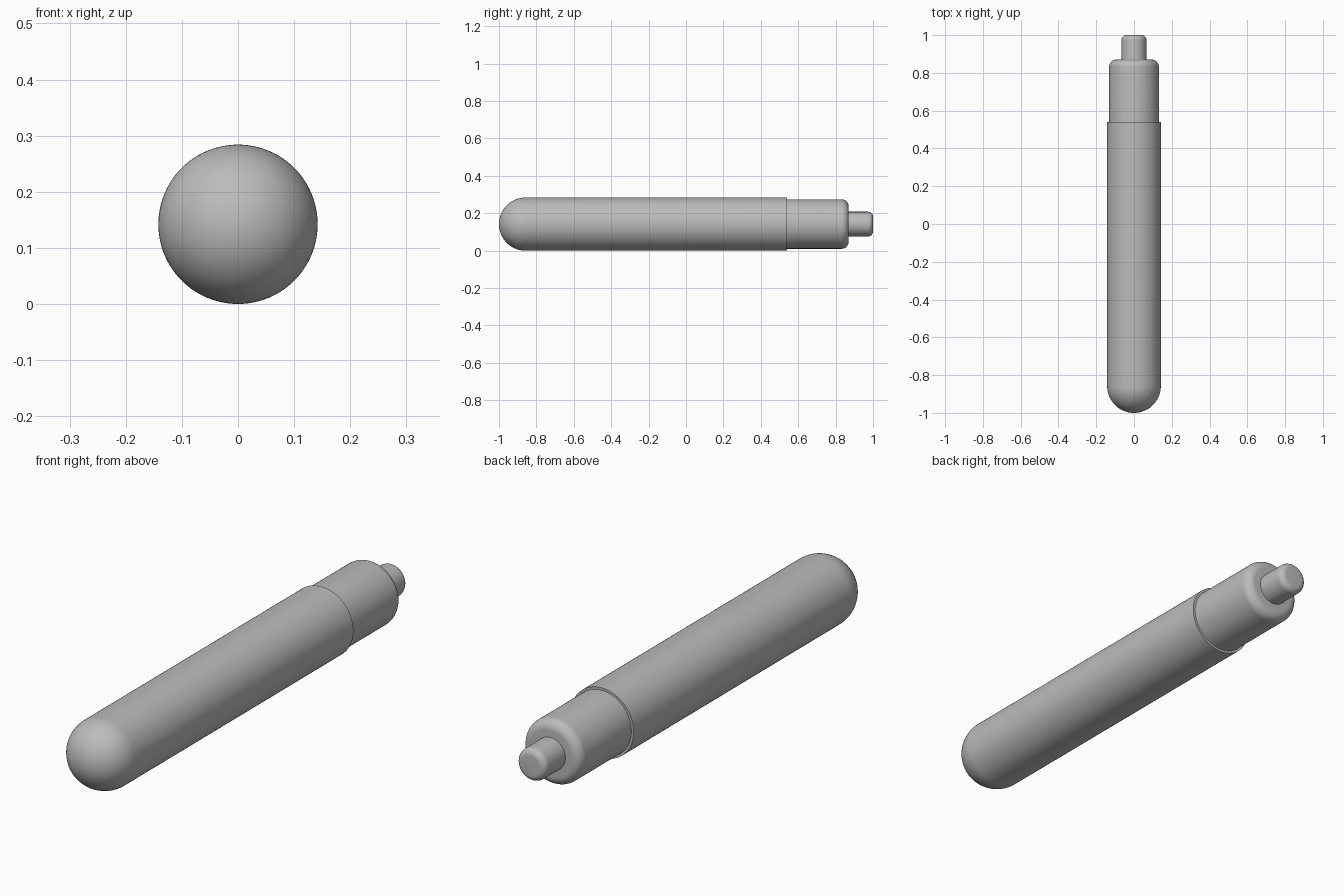
import bpy
import bmesh
from math import sin, cos, pi, radians
from mathutils import Matrix, Vector

cube = bpy.data.objects.get("Cube")
if cube:
    bpy.data.objects.remove(cube, do_unlink=True)

RADIUS = 0.142
SIDES = 96

grey = bpy.data.materials.new("plain grey")
grey.use_nodes = True
colour = (0.5, 0.5, 0.5, 1)
grey.diffuse_color = colour
grey.node_tree.nodes["Principled BSDF"].inputs["Base Color"].default_value = colour


def arc(y, r, size, start, end, steps):
    """Quarter round in the (y, radius) plane."""
    angles = [start + (end - start) * i / steps for i in range(steps + 1)]
    return [(y + size * cos(a), max(r + size * sin(a), 0)) for a in angles]


def lathe(name, profile):
    """Spin a (y, radius) profile around the long axis."""
    bm = bmesh.new()
    verts = [bm.verts.new((r, y, 0)) for y, r in profile]
    edges = [bm.edges.new(pair) for pair in zip(verts, verts[1:])]
    bmesh.ops.spin(bm, geom=verts + edges, cent=(0, 0, 0), axis=(0, 1, 0),
                   angle=2 * pi, steps=SIDES, use_merge=True)
    bmesh.ops.remove_doubles(bm, verts=bm.verts, dist=0.00001)
    bmesh.ops.recalc_face_normals(bm, faces=bm.faces)
    bmesh.ops.transform(bm, matrix=Matrix.Translation(Vector((0, 0, RADIUS))), verts=bm.verts)
    mesh = bpy.data.meshes.new(name)
    bm.to_mesh(mesh)
    bm.free()
    mesh.materials.append(grey)
    obj = bpy.data.objects.new(name, mesh)
    bpy.context.collection.objects.link(obj)
    bpy.ops.object.select_all(action="DESELECT")
    obj.select_set(True)
    bpy.context.view_layer.objects.active = obj
    bpy.ops.object.shade_smooth_by_angle(angle=radians(35))


def rounded_rod(name, start, end, radius, bevel):
    """Rod with a rounded rear edge; its front sits inside the next part."""
    edge = arc(end - bevel, radius - bevel, bevel, pi / 2, 0, 10)
    lathe(name, [(start, 0), (start, radius)] + edge + [(end, 0)])


# Main barrel with a domed front and a flat rear shoulder
dome = arc(RADIUS - 1, 0, RADIUS, pi, pi / 2, 24)
lathe("barrel", dome + [(0.54, RADIUS), (0.54, 0)])

# Narrower neck and the end button
rounded_rod("neck", 0.52, 0.87, 0.132, 0.038)
rounded_rod("end_button", 0.85, 1.0, 0.066, 0.026)
